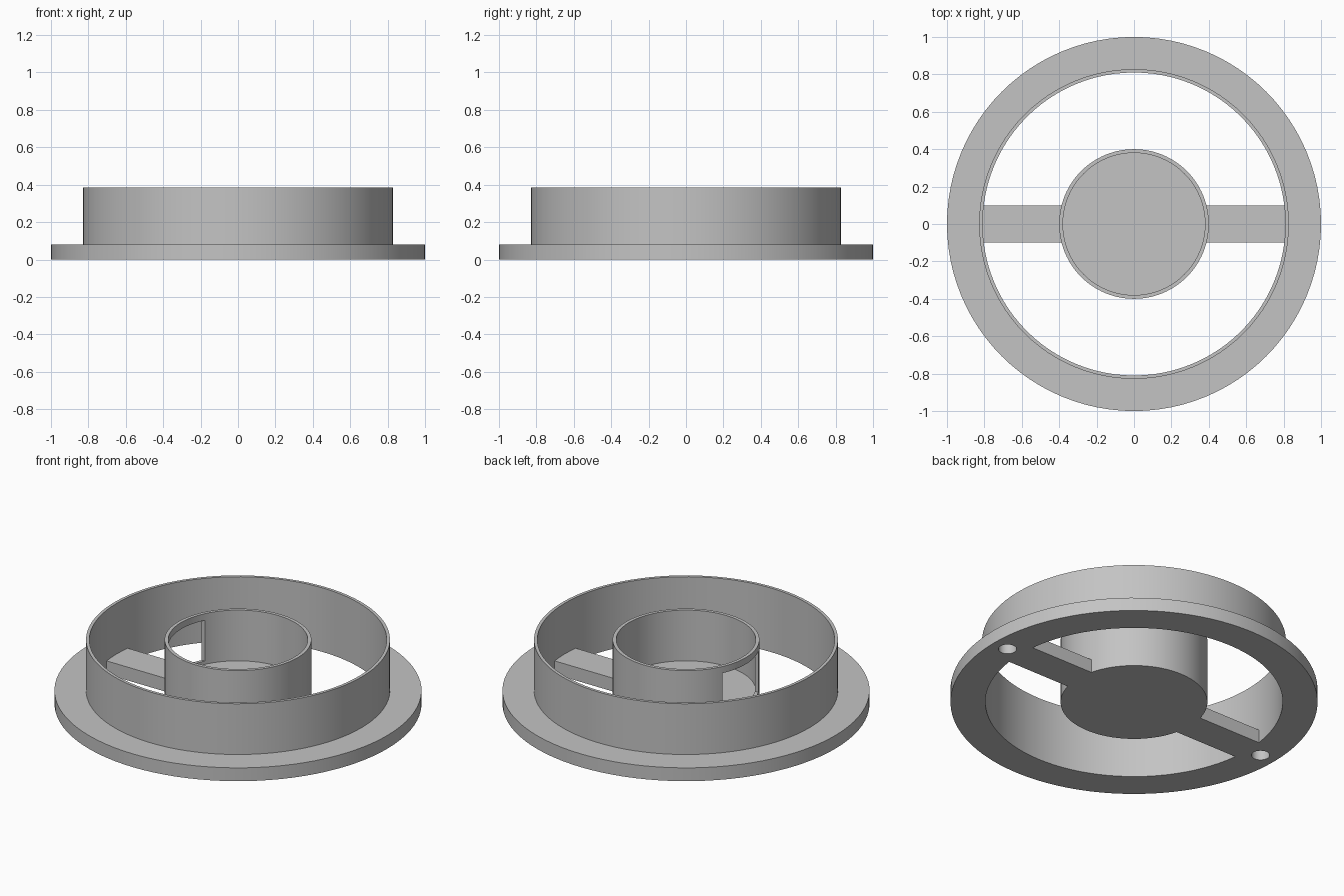
import bpy, bmesh, math
from mathutils import Matrix, Vector

cube = bpy.data.objects.get("Cube")
if cube:
    bpy.data.objects.remove(cube, do_unlink=True)

SEGMENTS = 96
BASE_T = 0.08      # thickness of flange, spokes and cup floor
TOP = 0.385        # height of both walls
RING_IN, RING_OUT = 0.81, 0.828
CUP_IN, CUP_OUT = 0.38, 0.4

grey = bpy.data.materials.new("plain_grey")
grey.use_nodes = True
grey.diffuse_color = (0.55, 0.55, 0.55, 1)
grey.node_tree.nodes["Principled BSDF"].inputs["Base Color"].default_value = grey.diffuse_color


def finish(name, bm):
    bmesh.ops.recalc_face_normals(bm, faces=bm.faces)
    mesh = bpy.data.meshes.new(name)
    bm.to_mesh(mesh)
    bm.free()
    mesh.materials.append(grey)
    obj = bpy.data.objects.new(name, mesh)
    bpy.context.collection.objects.link(obj)
    return obj


def lathe(name, profile, closed):
    """Spin an (r, z) profile around the z axis."""
    bm = bmesh.new()
    verts = [bm.verts.new((r, 0, z)) for r, z in profile]
    edges = [bm.edges.new(pair) for pair in zip(verts, verts[1:])]
    if closed:
        edges.append(bm.edges.new((verts[-1], verts[0])))
    bmesh.ops.spin(bm, geom=verts + edges, cent=(0, 0, 0), axis=(0, 0, 1),
                   angle=math.tau, steps=SEGMENTS)
    bmesh.ops.remove_doubles(bm, verts=bm.verts, dist=0.0001)
    return finish(name, bm)


def box(name, low, high):
    low, high = Vector(low), Vector(high)
    bm = bmesh.new()
    bmesh.ops.create_cube(bm, size=1, matrix=Matrix.Translation((low + high) / 2)
                          @ Matrix.Diagonal((*(high - low), 1)))
    return finish(name, bm)


def pin(name, x, radius, depth):
    """Upright cylinder centred on z = 0, for a blind hole from below."""
    bm = bmesh.new()
    bmesh.ops.create_cone(bm, cap_ends=True, segments=32, radius1=radius, radius2=radius,
                          depth=depth * 2, matrix=Matrix.Translation((x, 0, 0)))
    return finish(name, bm)


def activate(obj):
    bpy.ops.object.select_all(action='DESELECT')
    obj.select_set(True)
    bpy.context.view_layer.objects.active = obj


def cut(target, cutter):
    cutter.hide_render = True
    mod = target.modifiers.new("cut", 'BOOLEAN')
    mod.operation = 'DIFFERENCE'
    mod.solver = 'EXACT'
    mod.object = cutter
    activate(target)
    bpy.ops.object.modifier_apply(modifier=mod.name)
    bpy.data.objects.remove(cutter, do_unlink=True)


# Outer flange with its thin upright wall
outer_ring = lathe("outer_ring", [(RING_IN, 0), (1, 0), (1, BASE_T), (RING_OUT, BASE_T),
                                  (RING_OUT, TOP), (RING_IN, TOP)], True)

# Centre cup with a solid floor
centre_cup = lathe("centre_cup", [(0, 0), (CUP_OUT, 0), (CUP_OUT, TOP), (CUP_IN, TOP),
                                  (CUP_IN, BASE_T), (0, BASE_T)], False)

# Blind screw holes under the flange, in line with the spokes
for side in (-1, 1):
    cut(outer_ring, pin("hole_cutter", side * 0.9, 0.05, 0.065))

# Window through one side of the cup
cut(centre_cup, box("window_cutter", (-0.5, -0.17, 0.1), (-0.2, 0.17, 0.345)))

# Spokes joining cup and flange
box("left_spoke", (0.384, -0.1, 0), (0.812, 0.1, BASE_T))
box("right_spoke", (-0.812, -0.1, 0), (-0.384, 0.1, BASE_T))

for part in (outer_ring, centre_cup):
    activate(part)
    bpy.ops.object.shade_smooth_by_angle(angle=math.radians(30))
